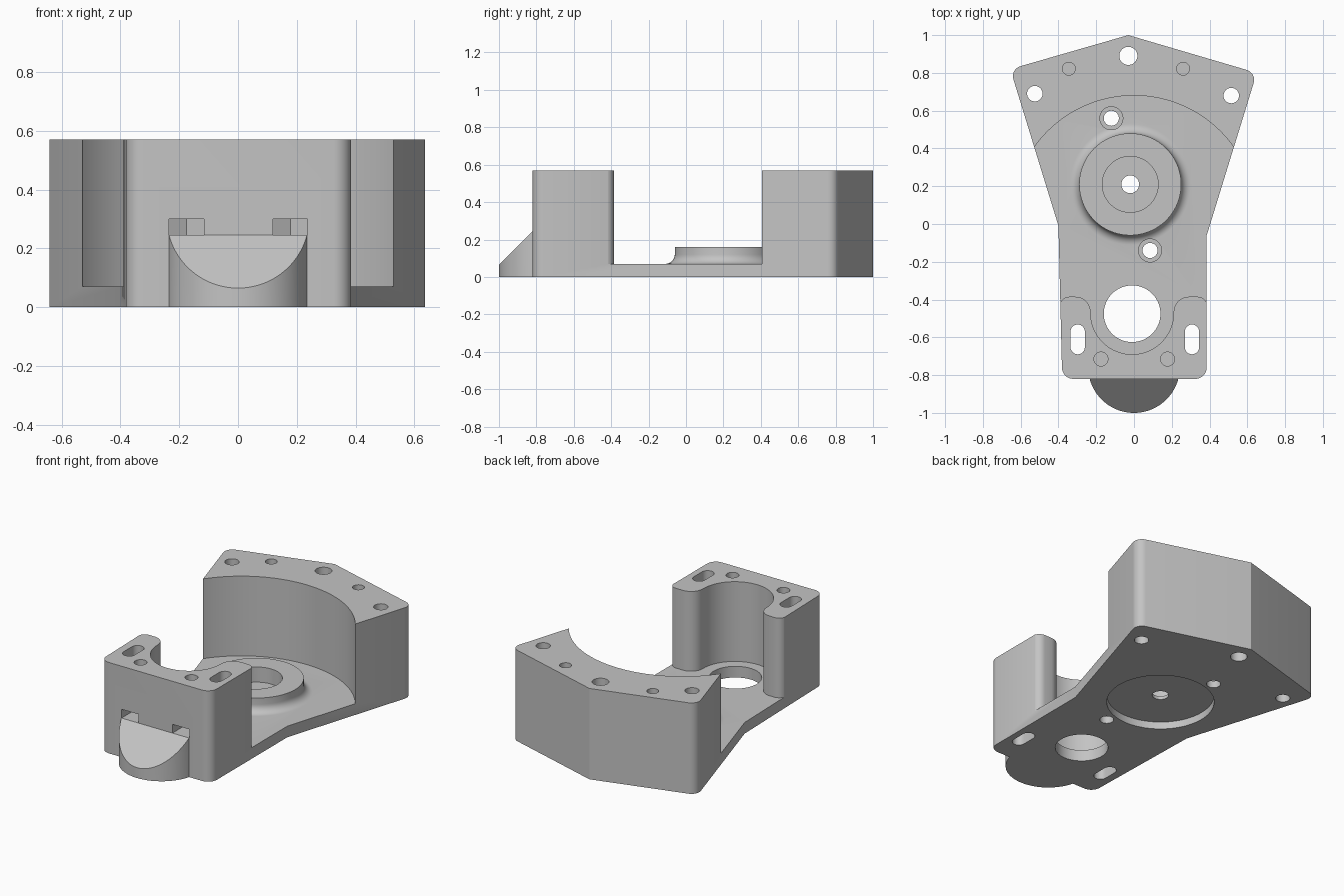
import bpy, bmesh
from math import pi, sin, cos, tan, radians
from mathutils import Vector, Matrix

if "Cube" in bpy.data.objects:
    bpy.data.objects.remove(bpy.data.objects["Cube"], do_unlink=True)

TOP, PLATE = 0.57, 0.07

grey = bpy.data.materials.new("mid grey")
colour = (0.55, 0.55, 0.55, 1)
grey.diffuse_color = colour
grey.use_nodes = True
grey.node_tree.nodes["Principled BSDF"].inputs["Base Color"].default_value = colour


def make(name, bm):
    bmesh.ops.recalc_face_normals(bm, faces=bm.faces)
    mesh = bpy.data.meshes.new(name)
    bm.to_mesh(mesh)
    bm.free()
    mesh.materials.append(grey)
    ob = bpy.data.objects.new(name, mesh)
    bpy.context.collection.objects.link(ob)
    return ob


def arc(cx, cy, r, a0, a1, n=32):
    angles = [radians(a0 + (a1 - a0) * i / n) for i in range(n + 1)]
    return [(cx + r * cos(a), cy + r * sin(a)) for a in angles]


def rounded(corners, n=8):
    """Outline from (x, y, radius) corners."""
    out = []
    for i, (x, y, r) in enumerate(corners):
        p = Vector((x, y))
        if r == 0:
            out.append((x, y))
            continue
        a = (Vector(corners[i - 1][:2]) - p).normalized()
        b = (Vector(corners[(i + 1) % len(corners)][:2]) - p).normalized()
        half = a.angle(b) / 2
        c = p + (a + b).normalized() * (r / sin(half))
        start = p + a * (r / tan(half)) - c
        end = p + b * (r / tan(half)) - c
        turn = end.angle_signed(start)
        for k in range(n + 1):
            q = c + Matrix.Rotation(turn * k / n, 2) @ start
            out.append((q.x, q.y))
    return out


def prism(name, outline, z0, z1):
    bm = bmesh.new()
    face = bm.faces.new([bm.verts.new((x, y, z0)) for x, y in outline])
    ext = bmesh.ops.extrude_face_region(bm, geom=[face], use_keep_orig=True)
    verts = [g for g in ext["geom"] if isinstance(g, bmesh.types.BMVert)]
    bmesh.ops.translate(bm, verts=verts, vec=(0, 0, z1 - z0))
    return make(name, bm)


def lathe(name, cx, cy, profile, n=64):
    """Solid of revolution; the profile starts and ends on the axis."""
    bm = bmesh.new()
    verts = [bm.verts.new((r, 0, z)) for r, z in profile]
    edges = [bm.edges.new(pair) for pair in zip(verts, verts[1:])]
    bmesh.ops.spin(bm, geom=verts + edges, cent=(0, 0, 0), axis=(0, 0, 1),
                   angle=2 * pi, steps=n, use_duplicate=False)
    bmesh.ops.remove_doubles(bm, verts=bm.verts, dist=1e-5)
    bmesh.ops.translate(bm, verts=bm.verts, vec=(cx, cy, 0))
    return make(name, bm)


def drill(name, x, y, r, z0, z1, n=32):
    return lathe(name, x, y, [(0, z0), (r, z0), (r, z1), (0, z1)], n)


def combine(body, operation, tools):
    for tool in tools:
        m = body.modifiers.new(tool.name, "BOOLEAN")
        m.operation, m.solver, m.object = operation, "EXACT", tool
    dg = bpy.context.evaluated_depsgraph_get()
    body.data = bpy.data.meshes.new_from_object(body.evaluated_get(dg))
    body.modifiers.clear()
    for tool in tools:
        bpy.data.objects.remove(tool, do_unlink=True)


# Full-height body
body = prism("bracket_body", rounded([
    (-0.03, 1.0, 0), (-0.655, 0.82, 0.055), (-0.40, -0.01, 0),
    (-0.38, -0.82, 0.06), (0.385, -0.82, 0.06), (0.385, -0.06, 0),
    (0.65, 0.80, 0.055)]), 0, TOP)

# Open middle: curved back wall, then the round pocket between two lobes
lobe_right = rounded([(0.8, -0.1, 0), (0.8, -0.44, 0), (0.388, -0.44, 0),
                      (0.388, -0.385, 0.05), (0.21, -0.385, 0.08),
                      (0.21, -0.47, 0)])[:-1]
lobe_left = rounded([(-0.23, -0.47, 0), (-0.23, -0.385, 0.08),
                     (-0.393, -0.385, 0.05), (-0.393, -0.44, 0),
                     (-0.8, -0.44, 0), (-0.8, -0.1, 0)])[1:]
pocket = arc(-0.01, -0.47, 0.22, 0, -180, 40)
back_arc = arc(0, 0.033, 0.647, 175, 5, 64)
combine(body, "DIFFERENCE", [
    prism("middle_cut", lobe_right + pocket + lobe_left + back_arc, PLATE, 0.8)])

# Round boss with a filleted foot
foot = [(r, z) for r, z in arc(0.32, 0.12, 0.05, 270, 180, 8)]
boss = lathe("boss", -0.02, 0.21,
             [(0, 0.05), (0.32, 0.05)] + foot + [(0.27, 0.16), (0, 0.16)], 96)

# Half-round front lip with a sloping top
lip = prism("lip", [p for p in arc(0, -0.757, 0.243, 190, 350, 40)], 0, 0.35)
bm = bmesh.new()
bm.from_mesh(lip.data)
bmesh.ops.bisect_plane(bm, geom=bm.verts[:] + bm.edges[:] + bm.faces[:],
                       plane_co=(0, -0.82, 0.245), plane_no=(0, -1, 1),
                       clear_outer=True)
bmesh.ops.holes_fill(bm, edges=[e for e in bm.edges if e.is_boundary])
bmesh.ops.recalc_face_normals(bm, faces=bm.faces)
bm.to_mesh(lip.data)
bm.free()
combine(body, "UNION", [boss, lip])

# Holes, slots and nut traps
cuts = [
    drill("boss_recess", -0.02, 0.21, 0.148, 0.065, 0.3, 64),
    drill("boss_hole", -0.02, 0.21, 0.047, -0.1, 0.3),
    drill("underside_recess", -0.02, 0.21, 0.305, -0.1, 0.045, 96),
    drill("large_hole", -0.01, -0.475, 0.15, -0.1, 0.2, 64),
]
for x, y, r in ((-0.03, 0.89, 0.048), (-0.525, 0.69, 0.041), (0.515, 0.68, 0.041)):
    cuts.append(drill("wall_hole", x, y, r, -0.1, 0.8))
for x in (-0.345, 0.26):
    cuts.append(drill("blind_hole", x, 0.822, 0.034, 0.25, 0.8))
for x, y in ((-0.12, 0.56), (0.085, -0.14)):
    cuts.append(lathe("screw_hole", x, y, [(0, -0.1), (0.04, -0.1), (0.04, 0.045),
                                           (0.061, 0.045), (0.061, 0.2), (0, 0.2)], 32))
for x in (-0.298, 0.307):
    slot = arc(x, -0.57, 0.038, 0, 180, 12) + arc(x, -0.652, 0.038, 180, 360, 12)
    cuts.append(prism("slot", slot, -0.1, 0.8))
for x in (-0.175, 0.178):
    cuts.append(drill("nut_hole", x, -0.715, 0.037, 0.27, 0.8))
    trap = [(x - 0.059, -0.9), (x + 0.059, -0.9), (x + 0.059, -0.68),
            (x, -0.646), (x - 0.059, -0.68)]
    cuts.append(prism("nut_trap", trap, 0.245, 0.30))
combine(body, "DIFFERENCE", cuts)

# Smooth the curved walls, keep the edges crisp
bpy.ops.object.select_all(action="DESELECT")
body.select_set(True)
bpy.context.view_layer.objects.active = body
bpy.ops.object.shade_smooth_by_angle(angle=radians(25))
